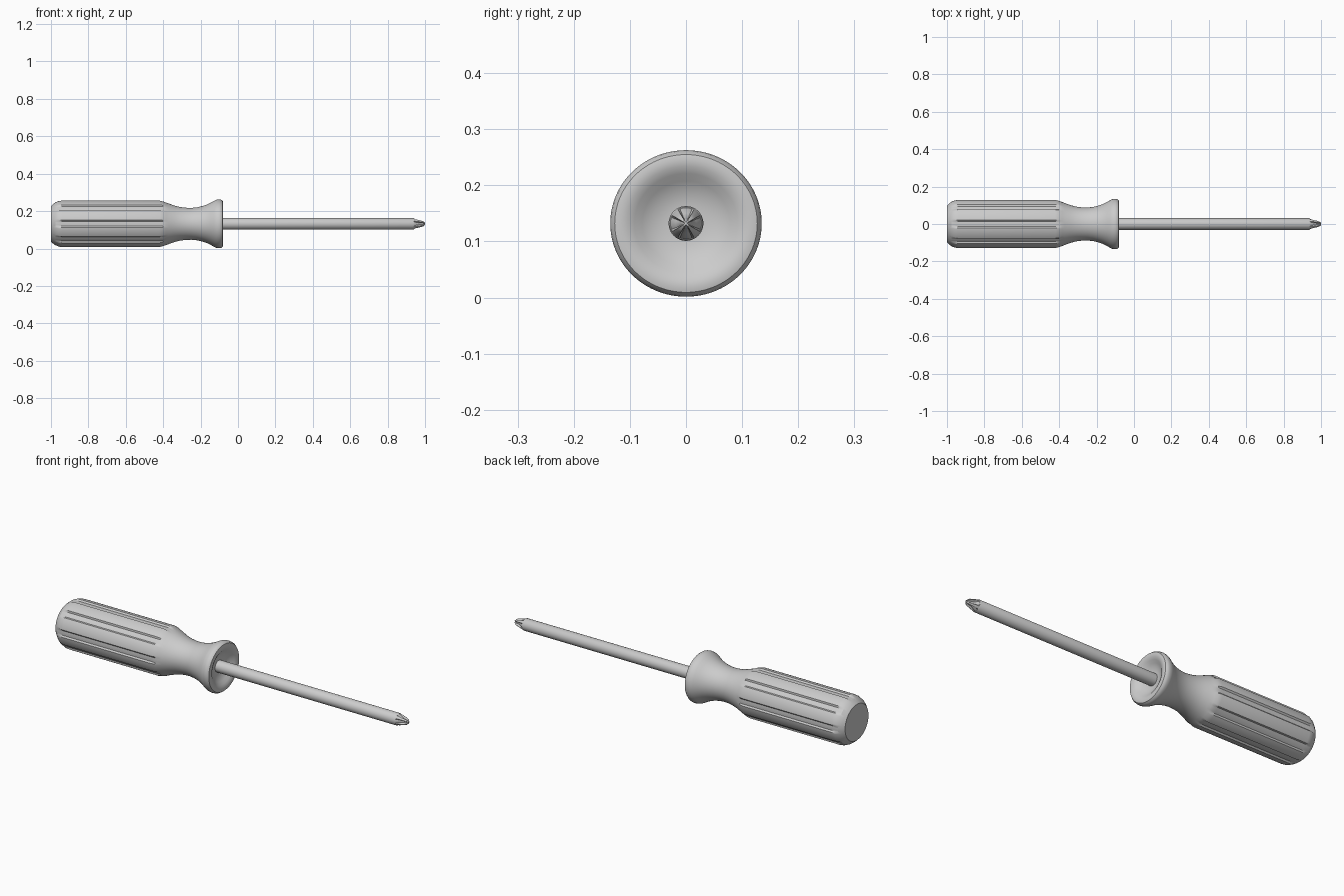
import bpy, bmesh, math

if "Cube" in bpy.data.objects:
    bpy.data.objects.remove(bpy.data.objects["Cube"])

CZ = 0.132   # height of the tool axis


def lathe(name, profile, sides, shape=None, yscale=1.0, zscale=1.0, angle=30):
    """Rings along x; shape(x, r, angle) may modulate the radius."""
    bm = bmesh.new()
    rings = []
    for x, r in profile:
        ring = []
        for i in range(sides):
            a = 2 * math.pi * i / sides
            q = shape(x, r, a) if shape else r
            ring.append(bm.verts.new((x, q * math.cos(a) * yscale,
                                      CZ + q * math.sin(a) * zscale)))
        rings.append(ring)
    for p, q in zip(rings, rings[1:]):
        for i in range(sides):
            j = (i + 1) % sides
            bm.faces.new((p[i], p[j], q[j], q[i]))
    bm.faces.new(rings[0])
    bm.faces.new(rings[-1])
    bmesh.ops.recalc_face_normals(bm, faces=bm.faces)
    me = bpy.data.meshes.new(name)
    bm.to_mesh(me)
    bm.free()
    ob = bpy.data.objects.new(name, me)
    bpy.context.collection.objects.link(ob)
    bpy.context.view_layer.objects.active = ob
    ob.select_set(True)
    bpy.ops.object.shade_smooth_by_angle(angle=math.radians(angle))
    ob.select_set(False)
    return ob


# Fluted grip: eight shallow flat-bottomed grooves that run out at the neck
def flutes(x, r, a):
    if x > -0.375:
        return r
    step = math.pi / 4
    off = abs((a + step / 2) % step - step / 2)
    return min(r, 0.122) if off < math.radians(9) else r


lathe("handle", [
    (-1.0, 0.098), (-0.99, 0.108), (-0.975, 0.12), (-0.957, 0.128),
    (-0.94, 0.13), (-0.42, 0.13), (-0.40, 0.125), (-0.385, 0.118),
    (-0.37, 0.112), (-0.34, 0.101), (-0.31, 0.093), (-0.28, 0.089),
    (-0.25, 0.088), (-0.22, 0.091), (-0.19, 0.098), (-0.165, 0.107),
    (-0.145, 0.117), (-0.128, 0.127), (-0.115, 0.133), (-0.10, 0.135),
    (-0.09, 0.133), (-0.082, 0.127), (-0.08, 0.118), (-0.082, 0.105),
    (-0.088, 0.092), (-0.098, 0.078), (-0.107, 0.06), (-0.112, 0.04),
    (-0.113, 0.025)], 120, flutes, 1.0, 0.967)

# Steel shaft
lathe("shaft", [(-0.13, 0.031), (0.938, 0.031), (0.942, 0.029)], 48)


# Cross-point tip with four tapering grooves between diagonal blades
def cross(x, r, a):
    t = min(1, max(0, (x - 0.94) / 0.025))
    off = abs((a + math.pi / 4) % (math.pi / 2) - math.pi / 4)
    groove = 1 - 0.5 * t
    return r * (groove if off < math.radians(29) else 1)


lathe("cross_tip", [
    (0.935, 0.029), (0.942, 0.029), (0.955, 0.026), (0.97, 0.022),
    (0.985, 0.018), (0.993, 0.014), (1.0, 0.006)], 48, cross)
